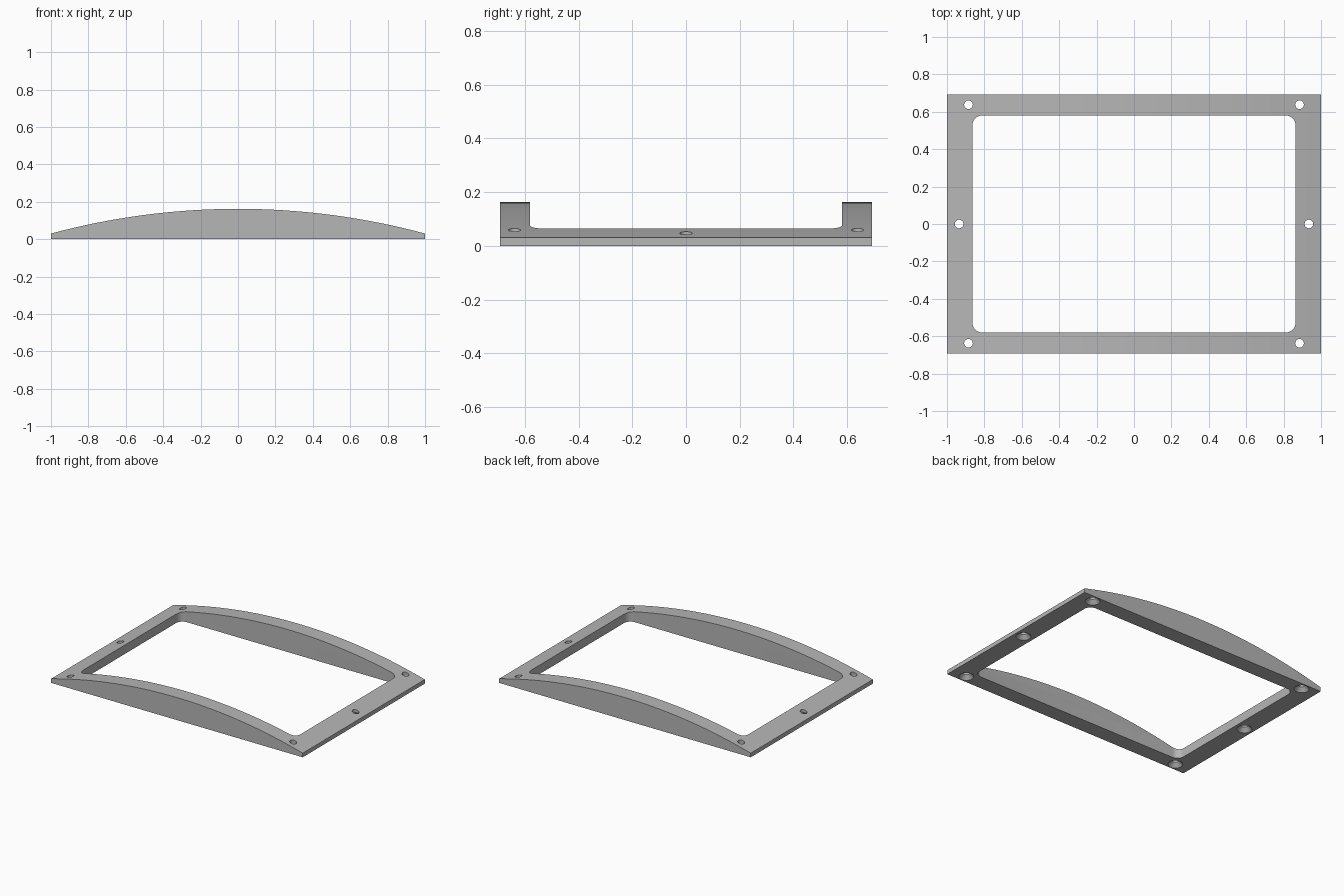
import bpy, bmesh, math
from mathutils import Vector

if "Cube" in bpy.data.objects:
    bpy.data.objects.remove(bpy.data.objects["Cube"], do_unlink=True)

HALF_Y = 0.693
EDGE_Z, CROWN_Z = 0.03, 0.162
INNER_X, INNER_Y, CORNER_R = 0.863, 0.58, 0.05

grey = bpy.data.materials.new("plain_grey")
grey.use_nodes = True
grey.diffuse_color = (0.47, 0.47, 0.47, 1)
grey.node_tree.nodes["Principled BSDF"].inputs["Base Color"].default_value = grey.diffuse_color


def make_object(name, bm):
    bmesh.ops.recalc_face_normals(bm, faces=bm.faces)
    mesh = bpy.data.meshes.new(name)
    bm.to_mesh(mesh)
    bm.free()
    mesh.materials.append(grey)
    obj = bpy.data.objects.new(name, mesh)
    bpy.context.collection.objects.link(obj)
    return obj


def prism(name, outline, direction):
    """Extrude a closed outline into a solid."""
    bm = bmesh.new()
    face = bm.faces.new([bm.verts.new(p) for p in outline])
    ext = bmesh.ops.extrude_face_region(bm, geom=[face])
    verts = [v for v in ext["geom"] if isinstance(v, bmesh.types.BMVert)]
    bmesh.ops.translate(bm, verts=verts, vec=Vector(direction))
    return make_object(name, bm)


def lathe(name, profile, x, y, sides=32):
    """Revolve (radius, height) rings into a capped solid."""
    bm = bmesh.new()
    rings = [[bm.verts.new((x + r * math.cos(2 * math.pi * i / sides),
                            y + r * math.sin(2 * math.pi * i / sides), z))
              for i in range(sides)] for r, z in profile]
    for a, b in zip(rings, rings[1:]):
        for i in range(sides):
            j = (i + 1) % sides
            bm.faces.new((a[i], a[j], b[j], b[i]))
    bm.faces.new(rings[0])
    bm.faces.new(rings[-1])
    return make_object(name, bm)


# Solid slab with a flat base and a circular arched top
sag = CROWN_Z - EDGE_Z
radius = (1 + sag * sag) / (2 * sag)
sweep = math.asin(1 / radius)
STEPS = 48
arc = []
for i in range(STEPS + 1):
    a = sweep * (1 - 2 * i / STEPS)
    arc.append((radius * math.sin(a), -HALF_Y, CROWN_Z - radius * (1 - math.cos(a))))
frame = prism("arched_frame", [(-1, -HALF_Y, 0), (1, -HALF_Y, 0)] + arc, (0, 2 * HALF_Y, 0))

# Rounded window cutter
window = []
for k, (sx, sy) in enumerate(((1, 1), (-1, 1), (-1, -1), (1, -1))):
    for i in range(9):
        a = math.pi / 2 * (k + i / 8)
        window.append((sx * (INNER_X - CORNER_R) + CORNER_R * math.cos(a),
                       sy * (INNER_Y - CORNER_R) + CORNER_R * math.sin(a), -0.1))
cutters = [prism("window_cutter", window, (0, 0, 0.5))]

# Screw holes, countersunk from below
screw = [(0.049, -0.02), (0.049, 0), (0.023, 0.028), (0.023, 0.3)]
for side in (-1, 1):
    for x, y in ((0.885, -0.638), (0.935, 0), (0.885, 0.638)):
        cutters.append(lathe("screw_cutter", screw, side * x, y))

bpy.ops.object.select_all(action="DESELECT")
bpy.context.view_layer.objects.active = frame
frame.select_set(True)
for cutter in cutters:
    cut = frame.modifiers.new("cut", "BOOLEAN")
    cut.operation = "DIFFERENCE"
    cut.solver = "EXACT"
    cut.object = cutter
    bpy.ops.object.modifier_apply(modifier=cut.name)
    bpy.data.objects.remove(cutter, do_unlink=True)

bpy.ops.object.shade_smooth_by_angle(angle=math.radians(25))
